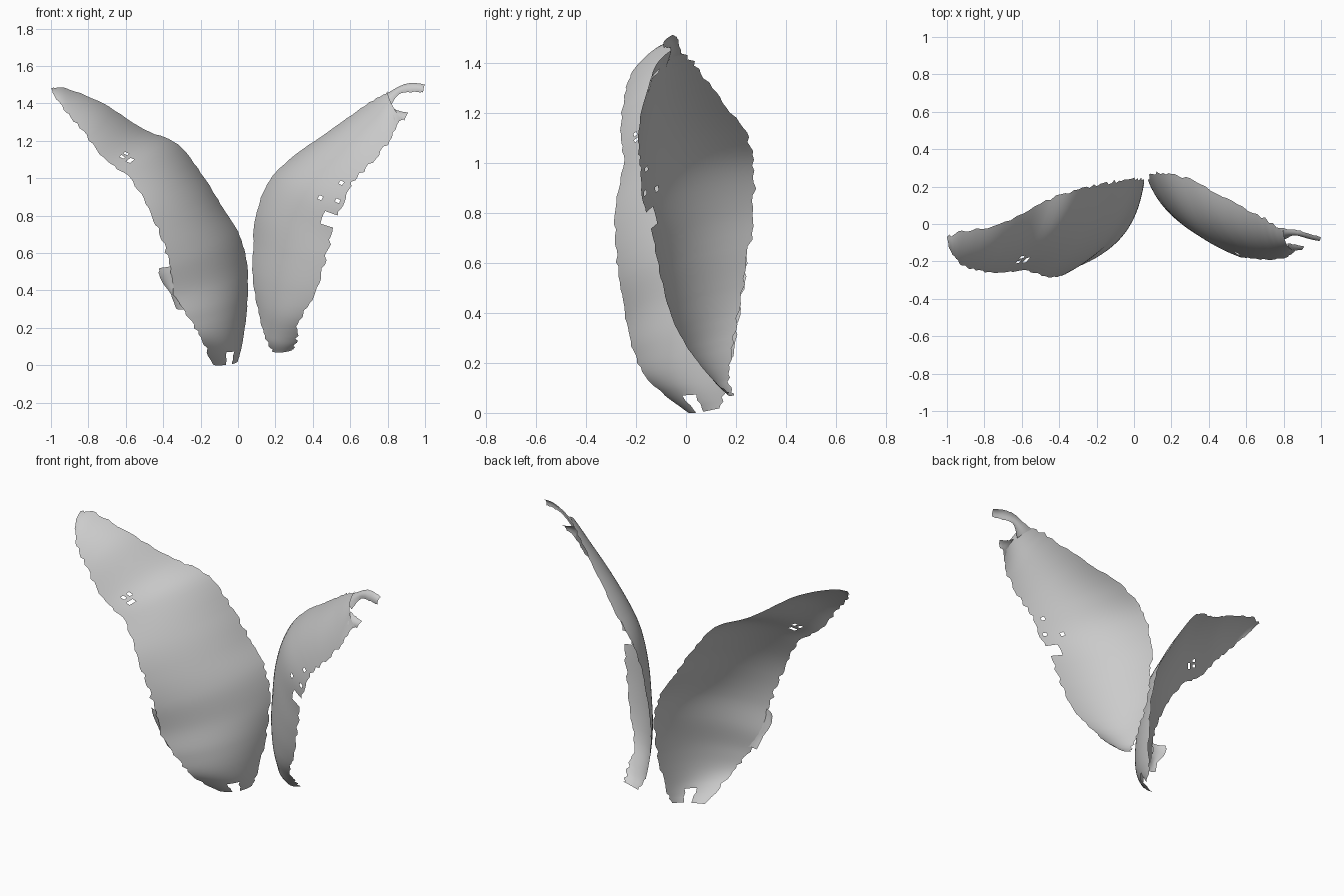
import bpy
import bmesh
import random
from mathutils import Vector

random.seed(4)
cube = bpy.data.objects.get("Cube")
if cube:
    bpy.data.objects.remove(cube, do_unlink=True)

# One plain grey for everything
grey = bpy.data.materials.new("light grey")
grey.use_nodes = True
colour = (0.6, 0.6, 0.6, 1)
grey.diffuse_color = colour
grey.node_tree.nodes["Principled BSDF"].inputs["Base Color"].default_value = colour


def spline(points, steps):
    """Smooth path through the points."""
    path = []
    last = len(points) - 1
    for i in range(last):
        before, a = points[max(i - 1, 0)], points[i]
        b, after = points[i + 1], points[min(i + 2, last)]
        for s in range(steps):
            t = s / steps
            slope = (b - before) * t * (1 - t) ** 2 / 2
            slope -= (after - a) * t * t * (1 - t) / 2
            path.append(a.lerp(b, t * t * (3 - 2 * t)) + slope)
    return path + [points[-1]]


def shell(name, rungs, top_bow, foot_bow, steps=7, columns=26, ragged=0.009, gap=None):
    """Curved sheet between two edges, bowed towards the front.
    Each rung is inner x, y, z followed by outer x, y, z."""
    inner = spline([Vector(r[:3]) for r in rungs], steps)
    outer = spline([Vector(r[3:]) for r in rungs], steps)
    last = len(inner) - 1

    # Direction and depth of the bow on each row, then averaged along the sheet
    bows = []
    for i, (a, b) in enumerate(zip(inner, outer)):
        lo, hi = max(i - steps, 0), min(i + steps, last)
        along = inner[hi] + outer[hi] - inner[lo] - outer[lo]
        normal = (b - a).cross(along).normalized()
        if normal.y > 0:
            normal.negate()
        depth = top_bow + (foot_bow - top_bow) * i / last
        bows.append(normal * depth * (b - a).length)

    bm = bmesh.new()
    grid = []
    for i, (a, b) in enumerate(zip(inner, outer)):
        reach = min(steps, i, last - i)
        near = bows[i - reach:i + reach + 1]
        bow = sum(near, Vector()) / len(near)
        trim = ragged / max((b - a).length, 0.1)
        start = random.uniform(-trim, trim)
        end = 1 + random.uniform(-trim, trim)
        row = []
        for c in range(columns + 1):
            t = start + (end - start) * c / columns
            row.append(bm.verts.new(a.lerp(b, t) + bow * 4 * t * (1 - t)))
        grid.append(row)
    for i in range(last):
        for c in range(columns):
            if gap and gap(i / last, (c + 0.5) / columns):
                continue
            bm.faces.new((grid[i][c], grid[i][c + 1],
                          grid[i + 1][c + 1], grid[i + 1][c]))
    bmesh.ops.recalc_face_normals(bm, faces=bm.faces)
    front = sum((f.normal * f.calc_area() for f in bm.faces), Vector())
    if front.y > 0:
        bmesh.ops.reverse_faces(bm, faces=bm.faces)
    loose = [v for v in bm.verts if not v.link_faces]
    bmesh.ops.delete(bm, geom=loose, context='VERTS')
    for f in bm.faces:
        f.smooth = True
    mesh = bpy.data.meshes.new(name)
    bm.to_mesh(mesh)
    bm.free()
    mesh.materials.append(grey)
    obj = bpy.data.objects.new(name, mesh)
    bpy.context.collection.objects.link(obj)
    return obj


def right_gap(along, across):
    """Notch in the foot and a few worn pinholes."""
    notch = along > 0.94 and 0.4 < across < 0.6
    worn = 0.25 < along < 0.33 and 0.55 < across < 0.85
    return notch or (worn and random.random() < 0.04)


def left_gap(along, across):
    """Notch in the outer edge and a few worn pinholes above it."""
    notch = 0.42 < along < 0.46 and across > 0.88
    worn = 0.28 < along < 0.4 and across > 0.75
    return notch or (worn and random.random() < 0.05)


# Wide shell on the model's right
shell("right_shell", [
    (-1, -.07, 1.48, -.99, -.13, 1.45),
    (-.92, -.04, 1.48, -.93, -.21, 1.37),
    (-.72, 0, 1.4, -.83, -.25, 1.25),
    (-.5, .11, 1.26, -.7, -.26, 1.09),
    (-.32, .18, 1.18, -.58, -.25, 1),
    (-.18, .21, 1, -.48, -.28, .84),
    (-.08, .23, .84, -.41, -.28, .69),
    (.01, .24, .69, -.37, -.27, .54),
    (.05, .23, .52, -.34, -.24, .38),
    (.05, .2, .34, -.26, -.21, .25),
    (.03, .17, .15, -.19, -.15, .13),
    (0, .14, .02, -.13, .01, 0),
], 0.07, 0.15, gap=right_gap)

# Narrow shell on the model's left
shell("left_shell", [
    (.8, -.04, 1.46, .87, -.14, 1.32),
    (.68, .04, 1.39, .81, -.18, 1.2),
    (.5, .13, 1.26, .7, -.19, 1.07),
    (.3, .24, 1.12, .6, -.18, .96),
    (.17, .27, .99, .55, -.17, .84),
    (.1, .27, .82, .5, -.13, .69),
    (.08, .25, .64, .46, -.1, .54),
    (.08, .22, .46, .4, -.05, .37),
    (.11, .19, .28, .33, .02, .24),
    (.15, .17, .14, .31, .11, .13),
    (.19, .19, .07, .29, .17, .08),
], 0.16, 0.11, gap=left_gap)

# Hooked tip: long upper prong and short lower prong
shell("upper_prong", [
    (.76, -.02, 1.43, .81, -.08, 1.38),
    (.86, -.03, 1.49, .86, -.06, 1.45),
    (.93, -.05, 1.51, .94, -.08, 1.46),
    (1, -.07, 1.5, .99, -.09, 1.46),
], 0.2, 0.2, steps=5, columns=6, ragged=0.004)
shell("lower_prong", [
    (.82, -.1, 1.38, .84, -.15, 1.28),
    (.86, -.11, 1.36, .87, -.14, 1.31),
    (.91, -.12, 1.35, .89, -.14, 1.31),
], 0.15, 0.15, steps=4, columns=6, ragged=0.004)

# Torn flap on the outer edge of the wide shell
shell("edge_flap", [
    (-.35, -.26, .53, -.42, -.22, .52),
    (-.35, -.25, .47, -.42, -.21, .47),
    (-.32, -.23, .38, -.36, -.22, .38),
    (-.27, -.21, .3, -.33, -.2, .3),
], 0.12, 0.12, steps=5, columns=6, ragged=0.006)
